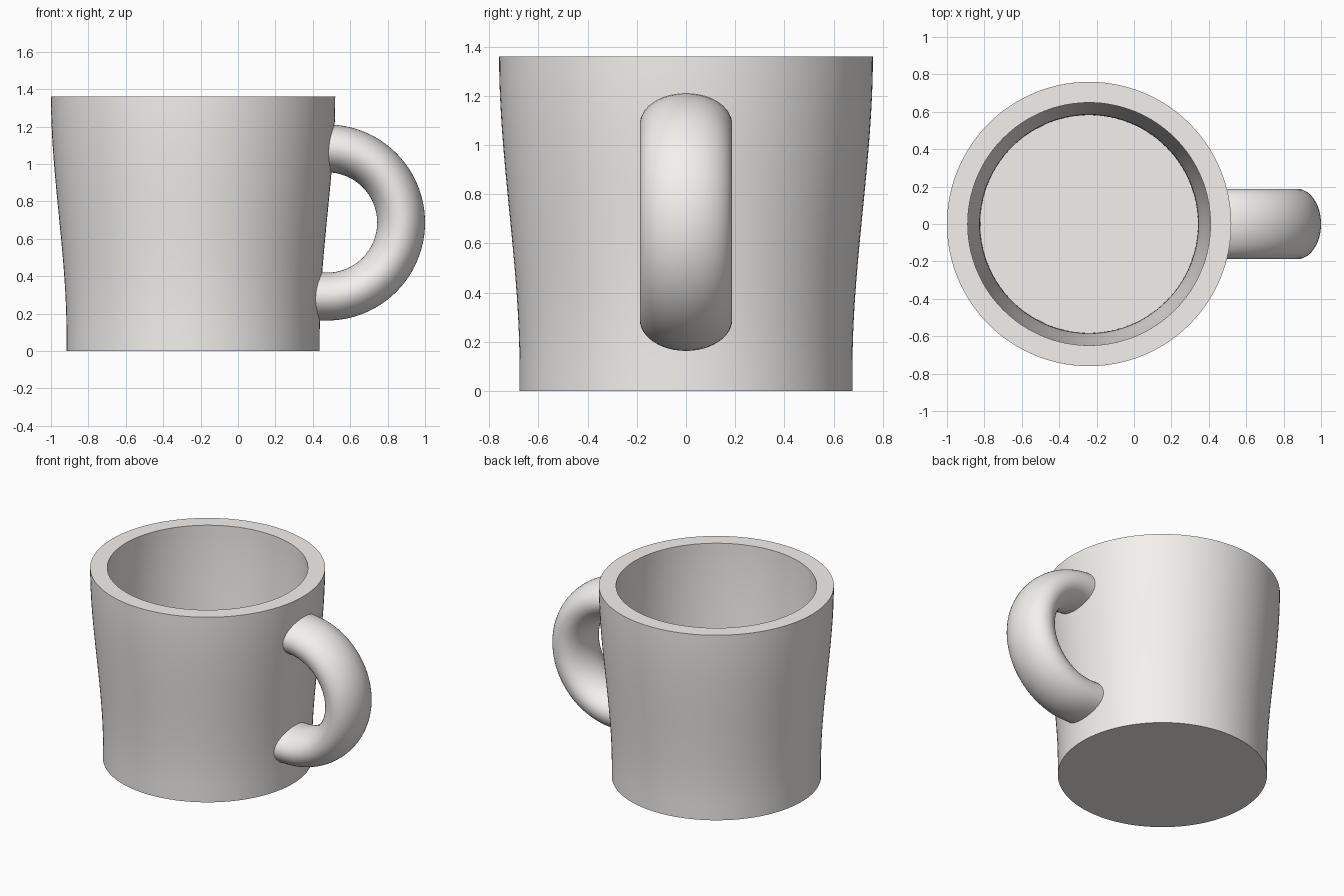
import bpy, bmesh, math

if "Cube" in bpy.data.objects:
    bpy.data.objects.remove(bpy.data.objects["Cube"])

SEG = 128
AXIS_X = -0.24
HEIGHT = 1.36
FLOOR = 0.11

# pale warm glaze
glaze = bpy.data.materials.new("pale_glaze")
glaze.diffuse_color = (0.90, 0.875, 0.85, 1.0)
glaze.use_nodes = True
glaze.node_tree.nodes["Principled BSDF"].inputs["Base Color"].default_value = glaze.diffuse_color


def flare(z):
    # gentle S-curve from straight foot to straight rim
    t = min(max((z - 0.1) / (HEIGHT - 0.1), 0), 1)
    return t * t * (3 - 2 * t)


def skin_rings(name, rings):
    bm = bmesh.new()
    loops = [[bm.verts.new(p) for p in ring] for ring in rings]
    n = len(loops[0])
    for a, b in zip(loops, loops[1:]):
        for i in range(n):
            j = (i + 1) % n
            bm.faces.new((a[i], a[j], b[j], b[i]))
    bm.faces.new(loops[0])
    bm.faces.new(loops[-1])
    bmesh.ops.recalc_face_normals(bm, faces=bm.faces)
    mesh = bpy.data.meshes.new(name)
    bm.to_mesh(mesh)
    bm.free()
    mesh.materials.append(glaze)
    obj = bpy.data.objects.new(name, mesh)
    bpy.context.collection.objects.link(obj)
    bpy.ops.object.select_all(action='DESELECT')
    obj.select_set(True)
    bpy.context.view_layer.objects.active = obj
    bpy.ops.object.shade_smooth_by_angle(angle=math.radians(35))
    return obj


# cup body: outer wall up, over the flat rim, inner wall down to the floor
STEPS = 24
outer = [(0.677 + 0.083 * flare(z), z)
         for z in (HEIGHT * i / STEPS for i in range(STEPS + 1))]
inner = [(0.582 + 0.067 * flare(z), z)
         for z in (HEIGHT + (FLOOR - HEIGHT) * i / STEPS for i in range(STEPS + 1))]
angles = [2 * math.pi * i / SEG for i in range(SEG)]
skin_rings("cup_body", [[(AXIS_X + r * math.cos(a), r * math.sin(a), z) for a in angles]
                        for r, z in outer + inner])

# handle: oval section swept round a half circle, ends buried in the wall
CX, CZ, R = 0.476, 0.687, 0.396
HALF_THICK, HALF_WIDTH = 0.128, 0.188
path = [(0.385, -math.pi / 2)]
path += [(CX, -math.pi / 2 + math.pi * i / 48) for i in range(49)]
path += [(0.44, math.pi / 2)]
oval = [2 * math.pi * i / 48 for i in range(48)]
rings = []
for x0, a in path:
    ring = []
    for t in oval:
        d = R + HALF_THICK * math.cos(t)
        ring.append((x0 + d * math.cos(a), HALF_WIDTH * math.sin(t), CZ + d * math.sin(a)))
    rings.append(ring)
skin_rings("handle", rings)
